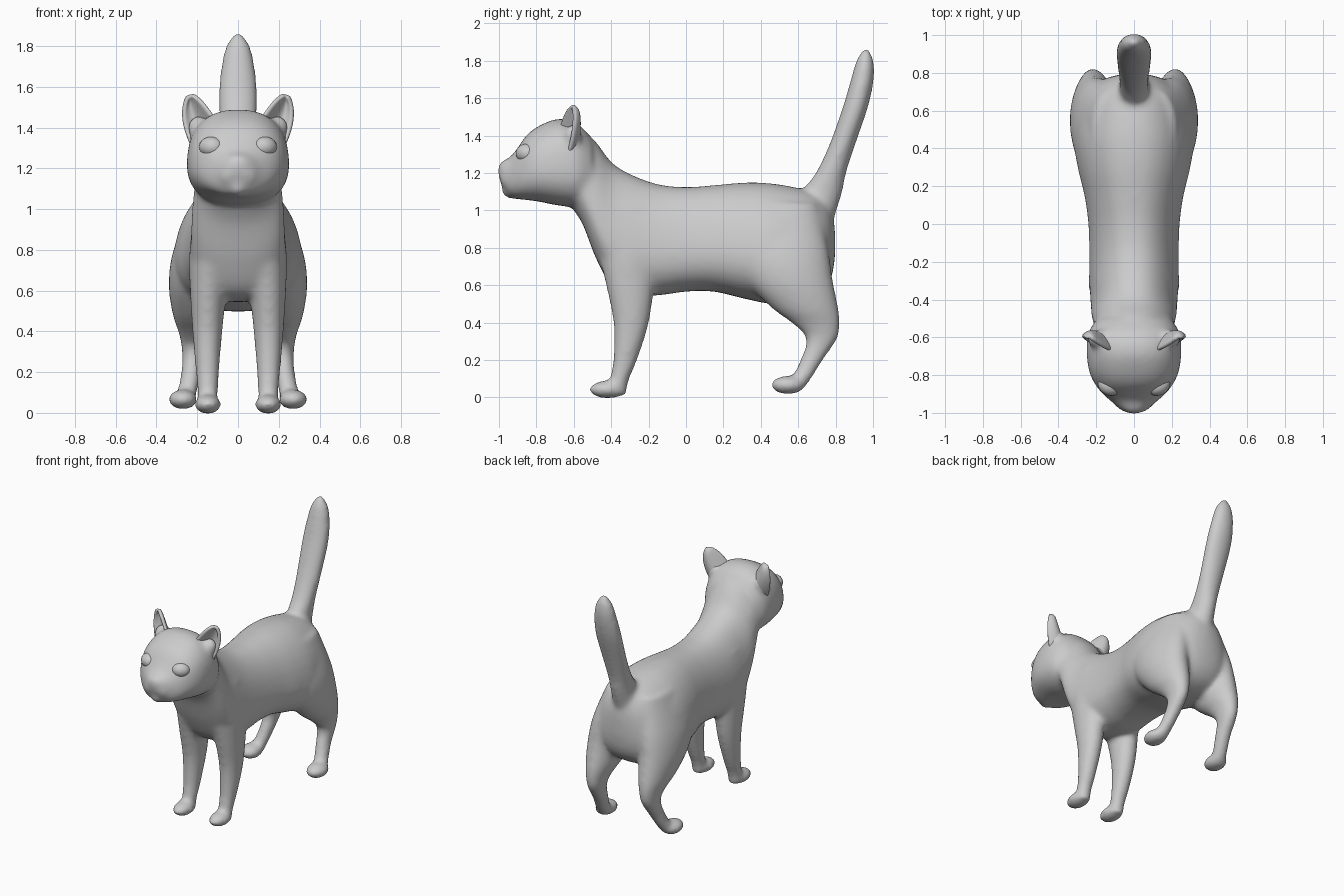
import bpy, bmesh, math
from mathutils import Matrix, Vector

if "Cube" in bpy.data.objects:
    bpy.data.objects.remove(bpy.data.objects["Cube"])


def spline(rows, steps=5):
    """Catmull-Rom interpolation through rows of numbers."""
    out = []
    for i in range(len(rows) - 1):
        a, b, c, d = (rows[max(0, min(len(rows) - 1, i + j))] for j in (-1, 0, 1, 2))
        for s in range(steps):
            t = s / steps
            out.append([0.5 * (2 * q + (r - p) * t + (2 * p - 5 * q + 4 * r - w) * t * t
                               + (3 * q - p - 3 * r + w) * t ** 3)
                        for p, q, r, w in zip(a, b, c, d)])
    return out + [list(rows[-1])]


def skin(bm, rings):
    """Bridge closed rings of points and cap both ends."""
    vs = [[bm.verts.new(p) for p in ring] for ring in rings]
    n = len(vs[0])
    for a, b in zip(vs, vs[1:]):
        for i in range(n):
            bm.faces.new((a[i], a[(i + 1) % n], b[(i + 1) % n], b[i]))
    bm.faces.new(vs[0][::-1])
    bm.faces.new(vs[-1])


def section(power, n=32):
    for i in range(n):
        c, s = math.cos(2 * math.pi * i / n), math.sin(2 * math.pi * i / n)
        yield (math.copysign(abs(c) ** (2 / power), c), math.copysign(abs(s) ** (2 / power), s))


def slices(bm, rows, power, pear):
    """Upright slices along y: (y, bottom, top, half width)."""
    skin(bm, [[(w * c * (1 - pear * s), y, (lo + hi) / 2 + (hi - lo) / 2 * s)
               for c, s in section(power)] for y, lo, hi, w in spline(rows)])


def limb(bm, rows, side=1):
    """Level rings stacked in z: (x, y, z, half width, half depth)."""
    skin(bm, [[(side * x + rx * c, y + ry * s, z) for c, s in section(2)]
              for x, y, z, rx, ry in spline(rows)])


def ball(bm, pos, size, turn=0):
    m = Matrix.Translation(pos) @ Matrix.Rotation(turn, 4, 'Z') @ Matrix.Diagonal((*size, 1))
    bmesh.ops.create_uvsphere(bm, u_segments=32, v_segments=20, radius=1, matrix=m)


def finish(bm, name):
    bmesh.ops.recalc_face_normals(bm, faces=bm.faces)
    for f in bm.faces:
        f.smooth = True
    me = bpy.data.meshes.new(name)
    bm.to_mesh(me)
    bm.free()
    ob = bpy.data.objects.new(name, me)
    bpy.context.collection.objects.link(ob)
    return ob


bm = bmesh.new()
# torso and neck
slices(bm, [(-.60, 1.0, 1.45, .18), (-.55, .92, 1.43, .205), (-.48, .74, 1.365, .22),
            (-.40, .60, 1.26, .225), (-.30, .55, 1.195, .23), (-.15, .545, 1.14, .23),
            (0, .565, 1.125, .235), (.15, .565, 1.135, .255), (.30, .53, 1.148, .29),
            (.45, .50, 1.145, .31), (.60, .50, 1.12, .29), (.69, .53, 1.09, .25),
            (.745, .58, 1.05, .19), (.78, .65, .99, .12), (.797, .75, .9, .04)], 2.3, .2)
# head
slices(bm, [(-1.005, 1.19, 1.245, .03), (-.978, 1.12, 1.268, .075), (-.94, 1.07, 1.285, .12),
            (-.90, 1.06, 1.335, .165), (-.85, 1.055, 1.405, .205), (-.78, 1.045, 1.455, .237),
            (-.68, 1.025, 1.49, .25), (-.58, 1.02, 1.465, .242), (-.50, 1.05, 1.38, .195)],
       2.4, .08)
# muzzle, nose and chin
ball(bm, (0, -.978, 1.235), (.035, .03, .028))
ball(bm, (0, -.945, 1.105), (.045, .042, .042))
# tail
limb(bm, [(0, .69, .95, .085, .10), (0, .73, 1.1, .078, .107), (0, .775, 1.2, .08, .082),
          (0, .835, 1.35, .088, .07), (0, .905, 1.55, .097, .068), (0, .943, 1.7, .083, .062),
          (0, .957, 1.8, .06, .047), (0, .962, 1.862, .02, .018)])
for s in (-1, 1):
    # cheek pad and ear root
    ball(bm, (s * .045, -.952, 1.165), (.05, .044, .045))
    ball(bm, (s * .195, -.605, 1.40), (.055, .045, .06), s * -.4)
    # front leg and paw
    limb(bm, [(.11, -.32, 1.02, .09, .14), (.13, -.31, .80, .107, .16),
              (.145, -.30, .62, .092, .133),
              (.15, -.293, .40, .074, .096), (.15, -.325, .20, .058, .065),
              (.148, -.357, .09, .05, .052), (.148, -.37, .01, .05, .05)], s)
    ball(bm, (s * .148, -.42, .042), (.067, .1, .048))
    # hind leg and paw
    limb(bm, [(.13, .50, 1.04, .09, .2), (.185, .50, .80, .132, .26),
              (.21, .55, .63, .13, .235), (.215, .635, .48, .105, .18),
              (.218, .70, .39, .072, .125), (.22, .725, .31, .056, .083),
              (.23, .672, .20, .05, .062),
              (.25, .615, .10, .05, .055), (.262, .58, .045, .05, .05)], s)
    ball(bm, (s * .27, .545, .066), (.073, .093, .05))

# fuse the body parts into one soft skin
body = finish(bm, "cat_body")
rm = body.modifiers.new("fuse", 'REMESH')
rm.mode = 'VOXEL'
rm.voxel_size = .014
rm.use_smooth_shade = True
sm = body.modifiers.new("soften", 'SMOOTH')
sm.factor = .5
sm.iterations = 20


def bend(a, b, c, t):
    a, b, c = Vector(a), Vector(b), Vector(c)
    b = 2 * b - (a + c) / 2
    return a * (1 - t) ** 2 + b * 2 * t * (1 - t) + c * t * t


for s, side in ((-1, "right"), (1, "left")):
    # cupped ear: inner edge to outer edge, hollowed to the rear
    bm = bmesh.new()
    grid = []
    for j in range(9):
        t = j / 8
        p = bend((.10, -.68, 1.42), (.165, -.65, 1.515), (.222, -.61, 1.562), t)
        q = bend((.225, -.635, 1.30), (.27, -.605, 1.44), (.25, -.605, 1.555), t)
        row = []
        for i in range(9):
            u = i / 8
            v = p.lerp(q, u)
            v.y += .075 * (1 - t) ** .5 * math.sin(math.pi * u)
            row.append(bm.verts.new((s * v.x, v.y, v.z)))
        grid.append(row)
    for a, b in zip(grid, grid[1:]):
        for i in range(8):
            bm.faces.new((a[i], a[i + 1], b[i + 1], b[i]))
    ear = finish(bm, side + "_ear")
    so = ear.modifiers.new("thickness", 'SOLIDIFY')
    so.thickness = .024
    so.offset = 0
    ear.modifiers.new("round", 'SUBSURF').levels = 1
    # eye
    bm = bmesh.new()
    ball(bm, (s * .132, -.856, 1.305), (.062, .05, .05), s * .55)
    finish(bm, side + "_eye")
